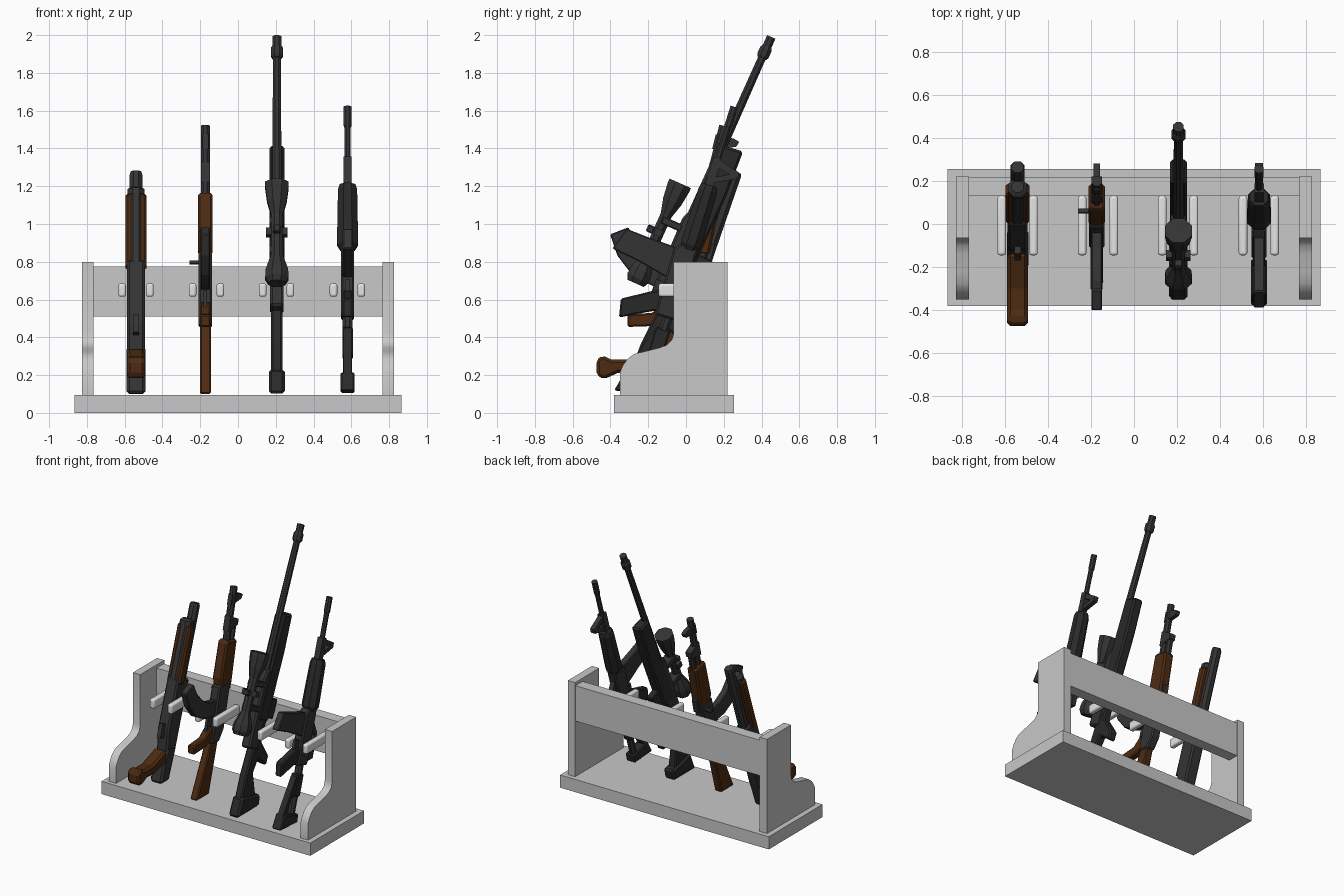
import bpy, bmesh, math
from mathutils import Vector

def material(name, rgb):
    m = bpy.data.materials.new(name)
    m.diffuse_color = (*rgb, 1)
    return m

GREY = material("rack_grey", (0.58, 0.58, 0.58))
PALE = material("peg_pale_grey", (0.78, 0.78, 0.78))
STEEL = material("dark_steel", (0.034, 0.034, 0.035))
BLACK = material("black_polymer", (0.022, 0.022, 0.023))
WOOD = material("brown_wood", (0.075, 0.024, 0.006))

def world(x, a, b):
    return Vector((x, a, b))

def leaning(x0, y0, deg):
    """Frame of a leaning prop: v points to the front, u runs up its length."""
    s, c = math.sin(math.radians(deg)), math.cos(math.radians(deg))
    return lambda x, v, u: Vector((x0 + x, y0 + u * s - v * c, 0.1 + u * c + v * s))

def finish(bm, name, mat, bevel=0, segs=1, smooth=False):
    bmesh.ops.recalc_face_normals(bm, faces=bm.faces)
    me = bpy.data.meshes.new(name)
    bm.to_mesh(me)
    bm.free()
    ob = bpy.data.objects.new(name, me)
    bpy.context.collection.objects.link(ob)
    me.materials.append(mat)
    if bevel:
        b = ob.modifiers.new("edge", "BEVEL")
        b.width, b.segments = bevel, segs
        b.limit_method, b.angle_limit = "ANGLE", math.radians(50)
    if smooth:
        bpy.context.view_layer.objects.active = ob
        ob.select_set(True)
        bpy.ops.object.shade_smooth_by_angle(angle=math.radians(35))
        ob.select_set(False)
    return ob

def prism(name, f, pts, half, mat, x=0, bevel=0, **kw):
    """Side profile extruded across x."""
    bm = bmesh.new()
    sides = [[bm.verts.new(f(x + s * half, a, b)) for a, b in pts] for s in (-1, 1)]
    for s in sides:
        bm.faces.new(s)
    for i in range(len(pts)):
        j = (i + 1) % len(pts)
        bm.faces.new((sides[0][i], sides[0][j], sides[1][j], sides[1][i]))
    return finish(bm, name, mat, bevel, **kw)

def block(name, f, a0, a1, b0, b1, half, mat, **kw):
    return prism(name, f, [(a0, b0), (a1, b0), (a1, b1), (a0, b1)], half, mat, **kw)

def lathe(name, f, v, rings, mat, sides=8, x=0):
    """Round part along u; rings are (u, radius)."""
    bm = bmesh.new()
    loops = []
    for u, r in rings:
        ang = [2 * math.pi * (k + 0.5) / sides for k in range(sides)]
        loops.append([bm.verts.new(f(x + r * math.cos(t), v + r * math.sin(t), u)) for t in ang])
    for p, q in zip(loops, loops[1:]):
        for k in range(sides):
            n = (k + 1) % sides
            bm.faces.new((p[k], p[n], q[n], q[k]))
    bm.faces.new(loops[0])
    bm.faces.new(loops[-1])
    return finish(bm, name, mat)

# Rack: base, side panels, back board, pegs
block("base", world, -0.38, 0.255, 0, 0.095, 0.865, GREY)
panel = [(0.22, 0.095), (0.22, 0.8), (-0.065, 0.8), (-0.065, 0.42), (-0.075, 0.385), (-0.1, 0.36),
         (-0.14, 0.345), (-0.22, 0.325), (-0.275, 0.312), (-0.31, 0.285), (-0.335, 0.25),
         (-0.35, 0.215), (-0.35, 0.095)]
for side, x in (("left", -0.795), ("right", 0.795)):
    prism(side + "_side_panel", world, panel, 0.03, GREY, x=x, smooth=True)
block("back_board", world, 0.13, 0.215, 0.51, 0.775, 0.765, GREY)
for cx in (-0.54, -0.167, 0.204, 0.579):
    for dx in (-0.0735, 0.0735):
        block("peg", world, -0.145, 0.13, 0.615, 0.685, 0.02, PALE, x=cx + dx,
              bevel=0.012, segs=3, smooth=True)

# Pump gun: twin tubes, wooden slide and short wooden grip
f = leaning(-0.54, -0.14, 19)
lathe("pump_barrel", f, 0, [(0.5, 0.036), (1.225, 0.036), (1.243, 0.03)], STEEL)
lathe("pump_magazine_tube", f, 0.06, [(0.6, 0.043), (1.09, 0.043), (1.09, 0.048), (1.12, 0.048), (1.135, 0.03)], STEEL)
block("pump_wood_slide", f, 0.025, 0.09, 0.68, 1.095, 0.055, WOOD, bevel=0.012)
prism("pump_receiver", f, [(-0.04, 0.2), (-0.04, 0.72), (0.1, 0.72), (0.1, 0.36), (0.06, 0.2)], 0.047, STEEL, bevel=0.012)
prism("pump_tail", f, [(-0.03, 0.01), (-0.04, 0.25), (0.06, 0.25), (0.075, 0.12), (0.065, -0.02)], 0.05, STEEL, bevel=0.015)
block("pump_trigger_guard", f, 0.09, 0.135, 0.3, 0.4, 0.015, STEEL)
prism("pump_wood_grip", world, [(-0.474, 0.28), (-0.442, 0.305), (-0.395, 0.282), (-0.3, 0.282), (-0.14, 0.34),
      (-0.13, 0.24), (-0.28, 0.205), (-0.36, 0.212), (-0.435, 0.178), (-0.474, 0.2)], 0.048, WOOD, x=-0.54, bevel=0.015)

# Curved magazine rifle: wooden stock, grip and handguard
f = leaning(-0.173, -0.154, 14)
lathe("curved_rifle_barrel", f, 0, [(0.95, 0.026), (1.463, 0.026)], STEEL)
lathe("curved_rifle_gas_tube", f, -0.055, [(1.0, 0.024), (1.22, 0.024)], STEEL)
prism("curved_rifle_gas_block", f, [(0.025, 1.15), (-0.08, 1.19), (-0.08, 1.23), (0.025, 1.26)], 0.024, STEEL)
prism("curved_rifle_front_sight", f, [(0.03, 1.33), (-0.09, 1.37), (-0.1, 1.4), (-0.07, 1.41), (0.03, 1.41)], 0.016, STEEL)
prism("curved_rifle_handguard", f, [(0.03, 0.76), (0.05, 0.82), (0.045, 1.08), (0.03, 1.09), (-0.08, 1.09), (-0.09, 0.78)],
      0.039, WOOD, bevel=0.012)
prism("curved_rifle_receiver", f, [(0.05, 0.36), (0.05, 0.77), (-0.08, 0.8), (-0.08, 0.46), (-0.04, 0.37)],
      0.036, STEEL, bevel=0.01)
block("curved_rifle_rear_sight", f, -0.105, -0.07, 0.74, 0.84, 0.02, STEEL)
block("curved_rifle_handle", f, -0.05, -0.03, 0.72, 0.735, 0.026, STEEL, x=-0.058)
prism("curved_rifle_magazine", f, [(0.03, 0.56), (0.16, 0.55), (0.28, 0.58), (0.38, 0.66), (0.445, 0.76),
      (0.36, 0.82), (0.3, 0.745), (0.22, 0.69), (0.13, 0.665), (0.03, 0.67)], 0.025, STEEL, bevel=0.006)
prism("curved_rifle_trigger_guard", f, [(0.04, 0.43), (0.1, 0.45), (0.1, 0.54), (0.04, 0.57)], 0.01, STEEL)
prism("curved_rifle_grip", world, [(-0.31, 0.455), (-0.31, 0.52), (-0.18, 0.53), (-0.1, 0.59), (-0.06, 0.5), (-0.17, 0.46)],
      0.028, WOOD, x=-0.173, bevel=0.008)
prism("curved_rifle_stock", f, [(-0.02, 0.005), (-0.035, 0.38), (0.045, 0.38), (0.06, 0.28), (0.125, -0.03)],
      0.029, WOOD, bevel=0.008)

# Scoped long rifle: its top faces the front
f = leaning(0.206, -0.39, 24)
lathe("long_rifle_barrel", f, 0, [(0.9, 0.028), (1.3, 0.026), (2.069, 0.022)], STEEL)
lathe("long_rifle_muzzle_brake", f, 0, [(1.945, 0.026), (1.96, 0.035), (2.0, 0.035), (2.015, 0.026), (2.069, 0.026)], STEEL)
prism("long_rifle_forend", f, [(0, 0.7), (0, 1.44), (-0.11, 1.455), (-0.125, 1.2), (-0.12, 0.7)], 0.04, BLACK, bevel=0.012)
prism("long_rifle_receiver", f, [(0.03, 0.5), (0.04, 1.0), (0.02, 1.06), (-0.09, 1.06), (-0.09, 0.5)], 0.036, STEEL, bevel=0.012)
block("long_rifle_magazine", f, -0.2, -0.1, 0.72, 0.86, 0.025, BLACK, bevel=0.006)
prism("long_rifle_stock", f, [(-0.045, 0.03), (-0.03, 0.3), (-0.04, 0.52), (-0.04, 0.72), (-0.12, 0.72), (-0.12, 0.56),
      (-0.25, 0.47), (-0.25, 0.4), (-0.13, 0.43), (-0.11, 0.34), (-0.2, 0.2), (-0.25, 0.12)], 0.03, BLACK, bevel=0.01)
prism("long_rifle_butt_pad", f, [(-0.03, 0.015), (-0.03, 0.16), (-0.25, 0.2), (-0.265, 0.12)], 0.043, BLACK, bevel=0.015)
lathe("long_rifle_scope", f, 0.125, [(0.585, 0.05), (0.615, 0.067), (0.66, 0.064), (0.75, 0.033), (0.98, 0.033),
      (1.06, 0.056), (1.14, 0.067), (1.165, 0.067)], STEEL)
for n, s in (("left", -1), ("right", 1)):
    block("long_rifle_%s_turret" % n, f, 0.105, 0.145, 0.86, 0.9, 0.014, STEEL, x=s * 0.043)
block("long_rifle_top_turret", f, 0.15, 0.19, 0.86, 0.9, 0.02, STEEL, bevel=0.006)
for u in (0.78, 0.95):
    block("long_rifle_scope_mount", f, 0.02, 0.135, u - 0.02, u + 0.02, 0.038, STEEL, bevel=0.006)

# Carbine: tapered round handguard, straight magazine, skeleton stock
f = leaning(0.58, -0.224, 17.5)
lathe("carbine_barrel", f, 0, [(1.1, 0.018), (1.48, 0.018), (1.49, 0.022), (1.594, 0.022)], STEEL)
lathe("carbine_handguard", f, 0, [(0.8, 0.042), (0.83, 0.06), (0.87, 0.06), (1.13, 0.055), (1.16, 0.045)], BLACK)
for a, b in (((0.02, 1.16), (0.02, 1.19)), ((0.02, 1.27), (0.02, 1.31))):
    prism("carbine_sight_leg", f, [a, b, (-0.13, 1.27), (-0.13, 1.235)], 0.018, STEEL)
block("carbine_sight_band", f, -0.02, 0.025, 1.16, 1.31, 0.022, STEEL)
prism("carbine_receiver", f, [(0.07, 0.42), (0.08, 0.78), (0.05, 0.82), (-0.045, 0.82), (-0.045, 0.42)], 0.035, STEEL, bevel=0.01)
prism("carbine_carry_handle", f, [(-0.04, 0.44), (-0.12, 0.46), (-0.12, 0.64), (-0.04, 0.74), (-0.04, 0.69),
      (-0.095, 0.62), (-0.095, 0.5), (-0.04, 0.5)], 0.018, STEEL)
prism("carbine_magazine", world, [(-0.39, 0.87), (-0.315, 0.975), (-0.2, 0.93), (-0.06, 0.88), (-0.06, 0.71),
      (-0.1, 0.715), (-0.245, 0.8)], 0.026, STEEL, x=0.58, bevel=0.006)
prism("carbine_grip", world, [(-0.355, 0.505), (-0.345, 0.605), (-0.18, 0.645), (-0.1, 0.65), (-0.1, 0.55), (-0.2, 0.535)],
      0.026, BLACK, x=0.58, bevel=0.008)
block("carbine_trigger_guard", f, 0.06, 0.12, 0.5, 0.6, 0.01, STEEL)
lathe("carbine_buffer_tube", f, 0, [(0.03, 0.026), (0.45, 0.028)], STEEL)
prism("carbine_stock_strut", f, [(0.01, 0.34), (0.05, 0.34), (0.14, 0.05), (0.1, 0.05)], 0.022, BLACK)
prism("carbine_butt", f, [(-0.045, 0.02), (-0.04, 0.08), (0.13, 0.08), (0.155, -0.03)], 0.038, BLACK, bevel=0.008)
block("carbine_stock_sleeve", f, -0.035, 0.045, 0.2, 0.36, 0.028, BLACK, bevel=0.008)
